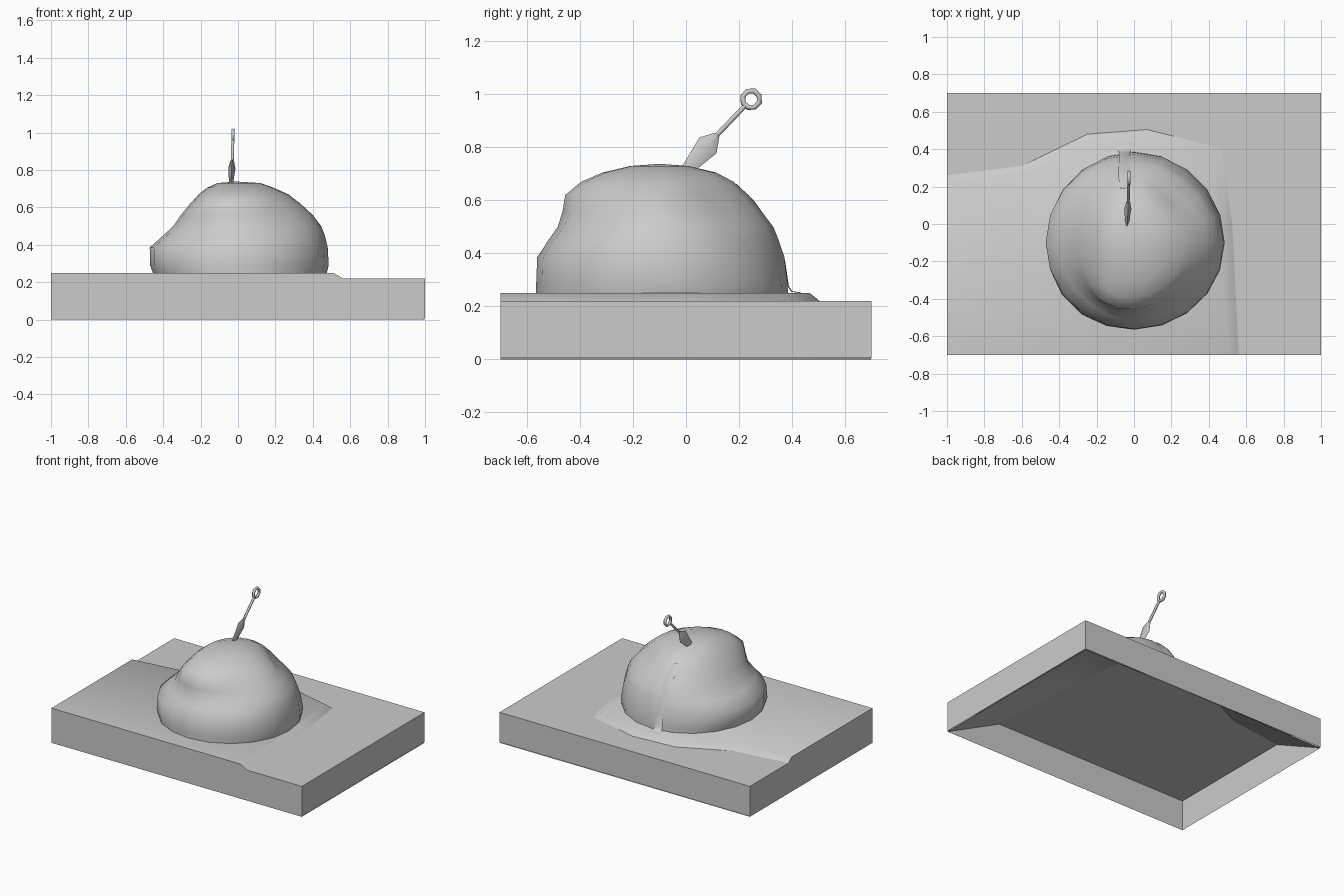
import bpy, bmesh, math
from mathutils import Vector

if "Cube" in bpy.data.objects:
    bpy.data.objects.remove(bpy.data.objects["Cube"])


def finish(bm, name, smooth=None, recalc=True):
    if recalc:
        bmesh.ops.recalc_face_normals(bm, faces=bm.faces[:])
    me = bpy.data.meshes.new(name)
    bm.to_mesh(me)
    bm.free()
    ob = bpy.data.objects.new(name, me)
    bpy.context.collection.objects.link(ob)
    if smooth:
        bpy.ops.object.select_all(action='DESELECT')
        ob.select_set(True)
        bpy.context.view_layer.objects.active = ob
        bpy.ops.object.shade_smooth_by_angle(angle=math.radians(smooth))
    return ob


def skin(bm, rings, closed=True):
    n = len(rings[0])
    for a, b in zip(rings, rings[1:]):
        for i in range(n if closed else n - 1):
            j = (i + 1) % n
            bm.faces.new((a[i], a[j], b[j], b[i]))


# ground plateau: flat top, short bank, then a slope down to the far bottom edges
upper = [(-1, .22), (-.58, .275), (-.24, .445), (.06, .468), (.42, .38), (.48, 0), (.51, -.7)]
lower = [(-1, .26), (-.6, .31), (-.25, .48), (.07, .505), (.47, .405), (.525, 0), (.56, -.7)]
foot = [(-1, .7), (-.6, .7), (-.25, .7), (.07, .7), (1, .7), (1, 0), (1, -.7)]
bm = bmesh.new()
rows = [[bm.verts.new((x, y, z)) for x, y in pts]
        for pts, z in ((foot, 0), (lower, .22), (upper, .25))]
skin(bm, rows, closed=False)
F, L, U = rows
corner = bm.verts.new((-1, -.7, .25))
base = bm.verts.new((-1, -.7, 0))
bm.faces.new([corner] + U[::-1])
bm.faces.new((base, F[-1], L[-1], U[-1], corner))
bm.faces.new((F[0], base, corner, U[0], L[0]))
finish(bm, "ground_plateau", 50)

# surrounding shelf: shallow box, open underneath
bm = bmesh.new()
rings = [[bm.verts.new((x, y, z)) for x, y in ((-1, -.7), (1, -.7), (1, .7), (-1, .7))]
         for z in (.005, .22)]
skin(bm, rings)
bm.faces.new(rings[1])
finish(bm, "shelf")

# boulder: rings given by height and west, east, south, north reach
levels = [(.25, .455, .475, .465, .485), (.29, .47, .485, .465, .483),
          (.385, .472, .48, .462, .472), (.45, .40, .465, .42, .45),
          (.50, .345, .445, .385, .43), (.56, .305, .40, .366, .385),
          (.62, .255, .335, .355, .338), (.67, .21, .27, .295, .28),
          (.705, .165, .19, .215, .215), (.73, .11, .12, .11, .11)]
SEG = 20


def dent(a, z, ang, h, depth):
    d = (a - math.radians(ang) + math.pi) % (2 * math.pi) - math.pi
    return depth * math.exp(-(d / .4) ** 2 - ((z - h) / .08) ** 2)


def rock_point(a, lev):
    z, w, e, s, n = lev
    c, q = math.cos(a), math.sin(a)
    k = (1 - dent(a, z, 232, .46, .02) + dent(a, z, 232, .63, .10) + dent(a, z, 228, .28, .02)
         - dent(a, z, 310, .58, .09) - dent(a, z, 45, .61, .17) - dent(a, z, 45, .43, .03))
    return Vector((c * (e if c > 0 else w) * k, -.1 + q * (n if q > 0 else s) * k, z))


bm = bmesh.new()
rings = [[bm.verts.new(rock_point(2 * math.pi * i / SEG, lev)) for i in range(SEG)]
         for lev in levels]
skin(bm, rings)
top = bm.verts.new((-.01, -.1, .738))
for i in range(SEG):
    bm.faces.new((rings[-1][i], rings[-1][(i + 1) % SEG], top))
finish(bm, "boulder", 60)

# thin trickle running down the back of the boulder onto the ground
bm = bmesh.new()
path = [(.195, .665, .02), (.26, .602, .035), (.31, .533, .035), (.35, .452, .03),
        (.379, .37, .027), (.392, .28, .03), (.405, .26, .035), (.44, .255, .045)]
rows = []
for y, z, w in path:
    rows.append([bm.verts.new((-.05 + s * w, y - .008 * abs(s), z - .005 * abs(s)))
                 for s in (-1, -.5, .5, 1)])
skin(bm, rows, closed=False)
finish(bm, "trickle", 50)

# throwing knife: local axes along and across the tilted blade
axis = Vector((.012, .68, .73)).normalized()
side = Vector((0, .73, -.68)).normalized()
thick = axis.cross(side).normalized()
tip = Vector((-.042, -.08, .62))
shoulder = Vector((-.033, .083, .808))
neck = Vector((-.031, .118, .848))
ring_centre = Vector((-.027, .246, .982))


def diamond(bm, p, w, t):
    return [bm.verts.new(p + d) for d in (side * w, thick * t, -side * w, -thick * t)]


bm = bmesh.new()
rings = [diamond(bm, shoulder, .044, .019), diamond(bm, neck, .011, .010)]
skin(bm, rings)
point = bm.verts.new(tip)
for i in range(4):
    bm.faces.new((point, rings[0][(i + 1) % 4], rings[0][i]))
bm.faces.new(rings[1])
finish(bm, "knife_blade", 60)

# grip
bm = bmesh.new()
rings = []
for p in (neck - axis * .01, ring_centre - axis * .03):
    rings.append([bm.verts.new(p + .009 * (side * math.cos(i * math.pi / 3)
                                           + thick * math.sin(i * math.pi / 3))) for i in range(6)])
skin(bm, rings)
for r in rings:
    bm.faces.new(r)
finish(bm, "knife_grip", 65)

# pommel ring, eight sided
bm = bmesh.new()
rings = []
for i in range(8):
    a = math.pi * (i + .5) / 4
    out = axis * math.cos(a) + side * math.sin(a)
    rings.append([bm.verts.new(ring_centre + out * (.033 + .010 * math.cos(b)) + thick * .010 * math.sin(b))
                  for b in (j * math.pi / 3 for j in range(6))])
skin(bm, rings + rings[:1])
finish(bm, "knife_ring", 65)
